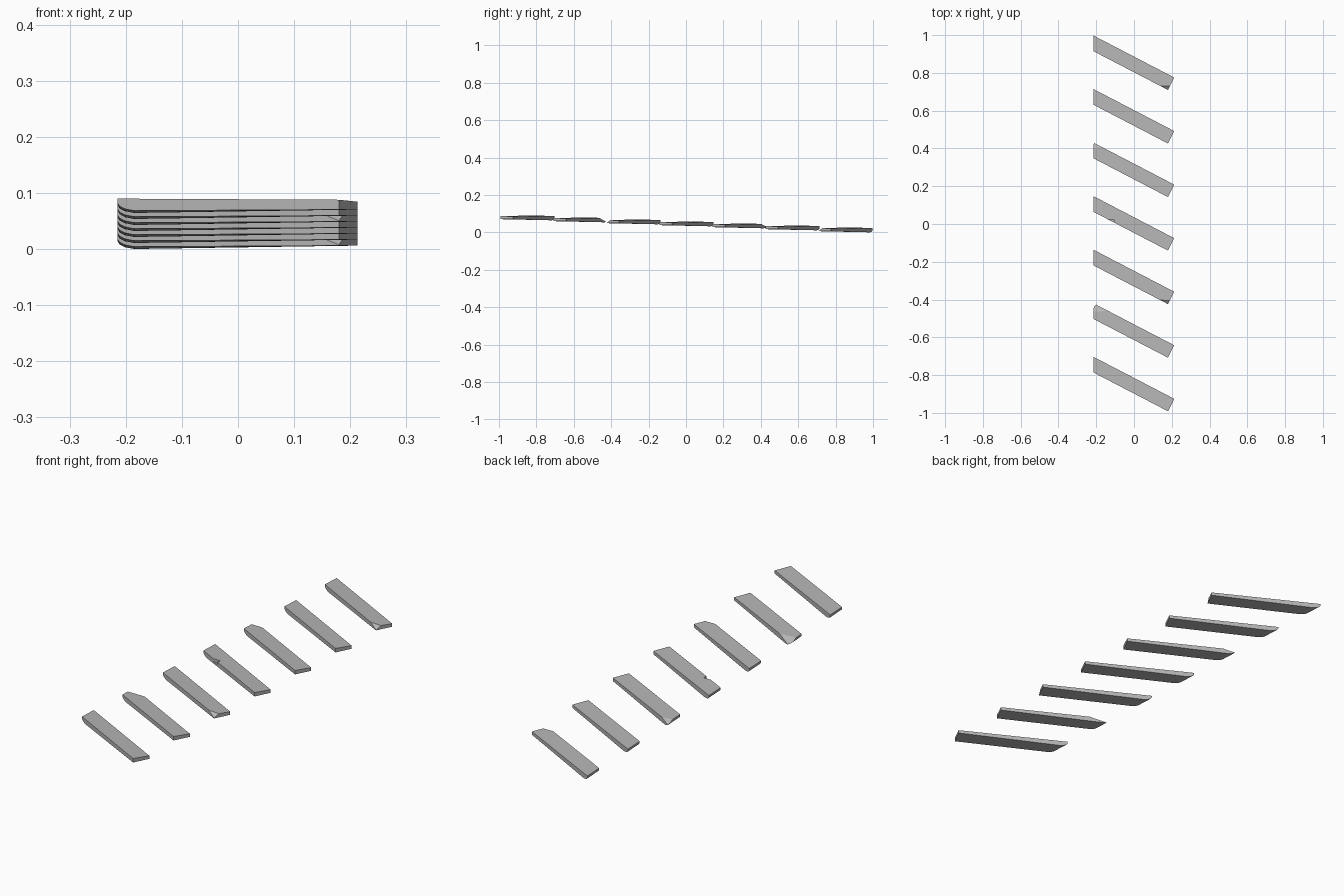
import bpy, bmesh
from mathutils import Vector

default = bpy.data.objects.get("Cube")
if default:
    bpy.data.objects.remove(default, do_unlink=True)

wood = bpy.data.materials.new("weathered_grey")
wood.use_nodes = True
grey = (0.47, 0.47, 0.47, 1)
wood.diffuse_color = grey
wood.node_tree.nodes["Principled BSDF"].inputs["Base Color"].default_value = grey

STEP_Y, STEP_Z = 0.2835, 0.0107
LEFT = -0.215


def side_loop(bm, y_left, x_right, z_bottom, z_top, rise):
    """One long side of a plank: flat top, lower left end rounded."""
    outline = [(LEFT, z_top[0]), (LEFT, z_bottom + 0.014),
               (LEFT + 0.004, z_bottom + 0.008), (LEFT + 0.014, z_bottom + 0.003),
               (LEFT + 0.03, z_bottom), (x_right, z_bottom + rise),
               (x_right, z_top[1])]
    return [bm.verts.new((x, y_left - 0.52 * (x - LEFT), z)) for x, z in outline]


def chip(bm, point, normal):
    """Slice a broken corner off and close the hole."""
    cut = bmesh.ops.bisect_plane(bm, geom=bm.verts[:] + bm.edges[:] + bm.faces[:],
                                 plane_co=point, plane_no=normal, clear_outer=True)
    rim = [e for e in cut["geom_cut"] if isinstance(e, bmesh.types.BMEdge)]
    bmesh.ops.contextual_create(bm, geom=rim)


def plank(index):
    bm = bmesh.new()
    front = side_loop(bm, 0.915, 0.18, 0.004, (0.0255, 0.0235), 0.002)
    back = side_loop(bm, 0.998, 0.213, 0.0, (0.0225, 0.0200), 0.006)
    bm.faces.new(front)
    bm.faces.new(back[::-1])
    n = len(front)
    for i in range(n):
        j = (i + 1) % n
        bm.faces.new((front[j], front[i], back[i], back[j]))

    # Broken corners
    if index in (0, 4):
        chip(bm, (0.17, 0.73, 0.023), Vector((0, -0.6, 0.8)))
    if index in (2, 5):
        inset = 0.972 if index == 2 else 0.957
        chip(bm, (LEFT, inset, 0.022), Vector((0, 0.5, 0.87)))

    bmesh.ops.recalc_face_normals(bm, faces=bm.faces[:])
    mesh = bpy.data.meshes.new(f"plank_{index + 1}")
    bm.to_mesh(mesh)
    bm.free()
    mesh.materials.append(wood)
    obj = bpy.data.objects.new(mesh.name, mesh)
    obj.location = (0, -index * STEP_Y, index * STEP_Z)
    bpy.context.collection.objects.link(obj)
    return obj


planks = [plank(i) for i in range(7)]

# Notch in the front edge of the middle plank
bpy.ops.mesh.primitive_cube_add(size=1, location=(-0.125, 0.005, 0.06))
notch = bpy.context.object
notch.name = "notch_cutter"
notch.scale = (0.04, 0.04, 0.03)
notch.data.materials.append(wood)
notch.hide_render = True
notch.hide_viewport = True
mod = planks[3].modifiers.new("notch", "BOOLEAN")
mod.operation = "DIFFERENCE"
mod.solver = "EXACT"
mod.object = notch
